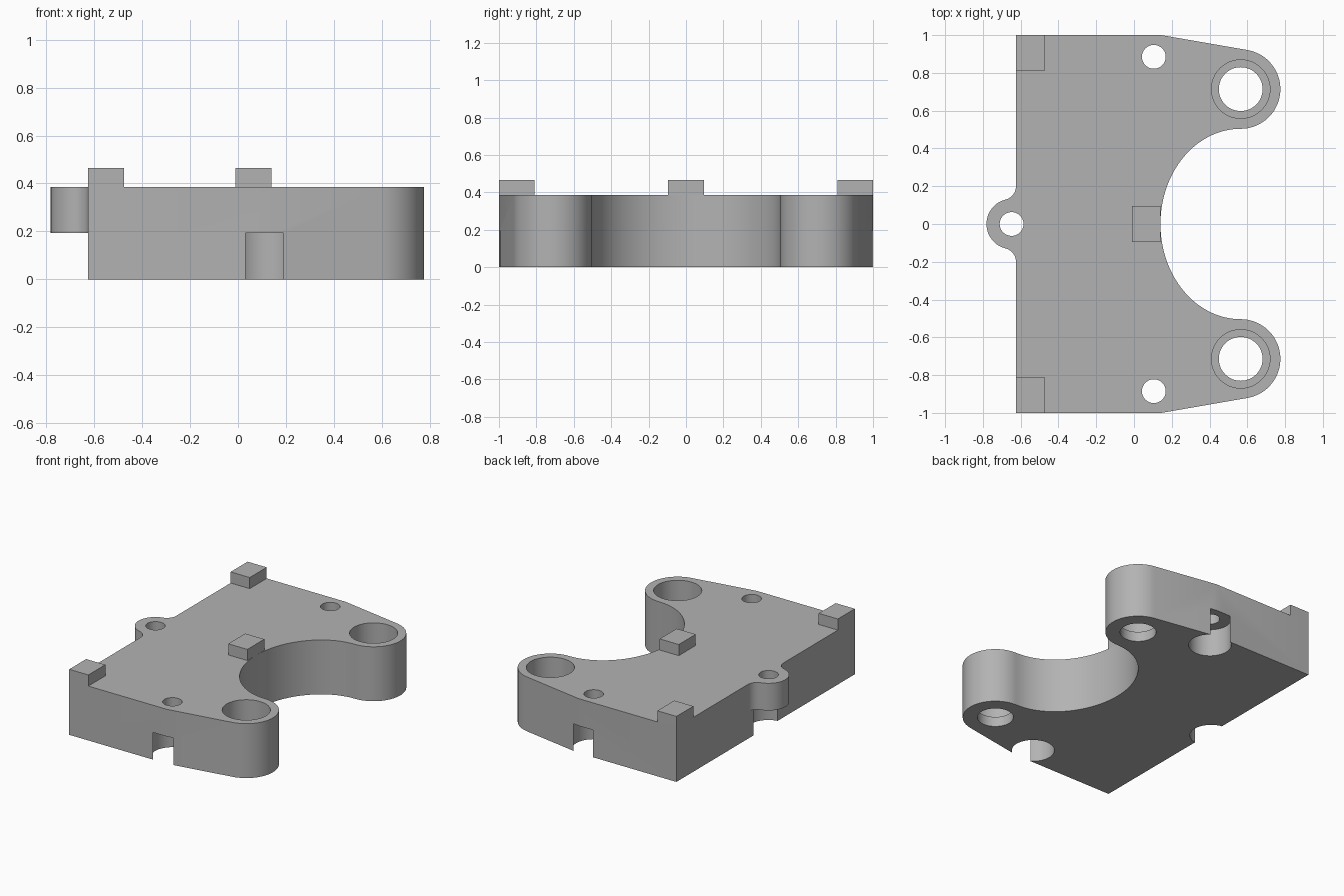
import bpy, bmesh, math

if "Cube" in bpy.data.objects:
    bpy.data.objects.remove(bpy.data.objects["Cube"])

TOP, MID, PAD_TOP = 0.386, 0.193, 0.465      # plate top, recess roof, pad top
LEFT = -0.625                                # straight edge of the plate
BOSS, BOSS_R = (0.565, 0.714), 0.21          # rounded arm end
LUG, LUG_R = (-0.648, 0.0), 0.133            # small lug on the straight edge
SCREW, SCREW_R, RECESS_R = (0.105, 0.885), 0.063, 0.137

grey = bpy.data.materials.new("grey")
grey.diffuse_color = (0.45, 0.45, 0.45, 1)
grey.use_nodes = True
grey.node_tree.nodes["Principled BSDF"].inputs["Base Color"].default_value = grey.diffuse_color


def arc(c, rx, ry, a0, a1, n):
    """Points on an elliptical arc, angles in degrees."""
    angles = [math.radians(a0 + (a1 - a0) * i / n) for i in range(n + 1)]
    return [(c[0] + rx * math.cos(a), c[1] + ry * math.sin(a)) for a in angles]


def prism(name, outline, z0, z1):
    """Extrude a closed outline between two heights."""
    bm = bmesh.new()
    face = bm.faces.new([bm.verts.new((x, y, z0)) for x, y in outline])
    ext = bmesh.ops.extrude_face_region(bm, geom=[face])
    for v in ext["geom"]:
        if isinstance(v, bmesh.types.BMVert):
            v.co.z = z1
    bmesh.ops.recalc_face_normals(bm, faces=bm.faces)
    mesh = bpy.data.meshes.new(name)
    bm.to_mesh(mesh)
    bm.free()
    mesh.materials.append(grey)
    obj = bpy.data.objects.new(name, mesh)
    bpy.context.collection.objects.link(obj)
    return obj


def combine(target, tool, operation):
    """Apply a boolean and remove the tool."""
    mod = target.modifiers.new("boolean", 'BOOLEAN')
    mod.operation, mod.solver, mod.object = operation, 'EXACT', tool
    bpy.context.view_layer.objects.active = target
    bpy.ops.object.modifier_apply(modifier=mod.name)
    bpy.data.objects.remove(tool)


def drill(target, c, r, z0, z1):
    combine(target, prism("cutter", arc(c, r, r, 0, 352.5, 47), z0, z1), 'DIFFERENCE')


# Plate: upper half outline from the bay to the straight edge, then mirrored
corner = (0.145, 1.0)
dx, dy = corner[0] - BOSS[0], corner[1] - BOSS[1]
tangent = math.degrees(math.atan2(dy, dx) - math.acos(BOSS_R / math.hypot(dx, dy)))
bay_ry = BOSS[1] - BOSS_R
half = arc((BOSS[0], 0), BOSS[0] - 0.14, bay_ry, 180, 90, 32)
half += arc(BOSS, BOSS_R, BOSS_R, -90, tangent, 36)[1:]
half += [corner, (LEFT, 1.0)]
outline = half + [(x, -y) for x, y in reversed(half[1:])]
plate = prism("plate", outline, 0, TOP)

# Lug: round end blended into the straight edge by two fillets
off = LUG[0] - LEFT
reach = 0.2
f = (off ** 2 + reach ** 2 - LUG_R ** 2) / (2 * (LUG_R - off))
fc = (LEFT - f, reach)
a = math.degrees(math.atan2(fc[1] - LUG[1], fc[0] - LUG[0]))
lug_half = [(LEFT + 0.08, reach)] + arc(fc, f, f, 0, a - 180, 10)
lug_half += arc(LUG, LUG_R, LUG_R, a, 180, 14)[1:]
lug = prism("lug", lug_half + [(x, -y) for x, y in reversed(lug_half[:-1])], MID, TOP)

# Recess under the lug, then the lug itself and its hole
drill(plate, LUG, RECESS_R, -0.1, MID)
combine(plate, lug, 'UNION')
drill(plate, LUG, SCREW_R, -0.1, 0.6)

# Counterbored arm holes and screw holes with open recesses below
for s in (1, -1):
    boss, screw = (BOSS[0], s * BOSS[1]), (SCREW[0], s * SCREW[1])
    drill(plate, boss, 0.116, -0.1, 0.6)
    drill(plate, boss, 0.155, 0.07, 0.6)
    drill(plate, screw, SCREW_R, -0.1, 0.6)
    drill(plate, screw, RECESS_R, -0.1, MID)

bpy.ops.object.select_all(action='DESELECT')
plate.select_set(True)
bpy.context.view_layer.objects.active = plate
bpy.ops.object.shade_smooth_by_angle(angle=math.radians(30))

# Raised locating pads
for name, x0, y0, y1 in (("back_pad", LEFT, 0.81, 1.0),
                         ("front_pad", LEFT, -1.0, -0.81),
                         ("middle_pad", -0.01, -0.095, 0.095)):
    x1 = x0 + 0.15
    prism(name, [(x0, y0), (x1, y0), (x1, y1), (x0, y1)], TOP, PAD_TOP)
